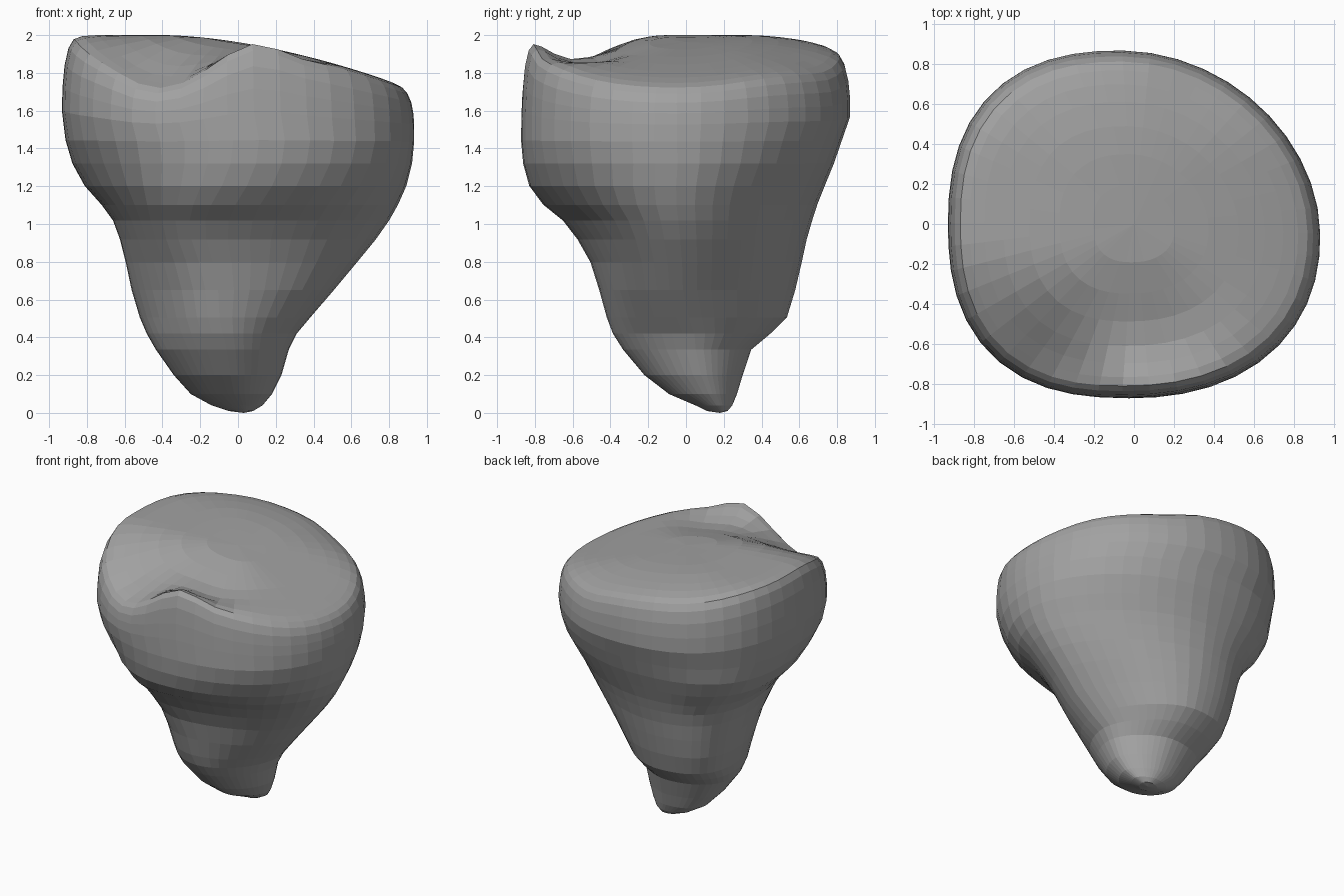
import bpy, bmesh, math

if "Cube" in bpy.data.objects:
    bpy.data.objects.remove(bpy.data.objects["Cube"])

SEG = 44
# Horizontal sections: z, x min, x max, y min, y max, axis x, axis y
SECTIONS = [
    (0.01, -0.05, 0.08, 0.11, 0.22, 0.03, 0.18),
    (0.04, -0.14, 0.13, 0.05, 0.245, 0.01, 0.16),
    (0.10, -0.25, 0.18, -0.09, 0.27, -0.02, 0.12),
    (0.20, -0.34, 0.23, -0.22, 0.30, -0.04, 0.08),
    (0.34, -0.44, 0.27, -0.34, 0.34, -0.06, 0.05),
    (0.42, -0.485, 0.31, -0.39, 0.45, -0.08, 0.05),
    (0.50, -0.52, 0.38, -0.42, 0.54, -0.10, 0.05),
    (0.65, -0.565, 0.51, -0.46, 0.58, -0.10, 0.05),
    (0.80, -0.595, 0.635, -0.505, 0.615, -0.10, 0.05),
    (0.92, -0.625, 0.735, -0.575, 0.64, -0.09, 0.04),
    (1.02, -0.66, 0.805, -0.65, 0.67, -0.08, 0.03),
    (1.10, -0.72, 0.85, -0.76, 0.695, -0.07, 0.02),
    (1.20, -0.815, 0.895, -0.835, 0.735, -0.05, 0.0),
    (1.32, -0.88, 0.925, -0.865, 0.785, -0.03, -0.03),
    (1.44, -0.915, 0.935, -0.875, 0.825, -0.02, -0.05),
]
RIM = (1.47, -0.935, 0.935, -0.872, 0.875, -0.06, -0.05)
# Roundness of each quadrant (back right, back left, front left, front right)
LOW, HIGH = (1.65, 2.1, 2.0, 1.8), (1.92, 2.35, 2.6, 2.3)


def smooth(t):
    t = min(1.0, max(0.0, t))
    return t * t * (3 - 2 * t)


def section(row):
    z, x0, x1, y0, y1, cx, cy = row
    pts, m = [], smooth((z - 0.95) / 0.6)
    # The left ridge leans back, the right ridge and front ridge lean aside
    left = 0.14 * smooth((z - 0.3) / 0.25) * (1 - smooth((z - 1.3) / 0.3))
    right = -0.07 * smooth((z - 0.4) / 0.2) * (1 - smooth((z - 1.1) / 0.3))
    front = -0.10 * math.exp(-((z - 1.0) / 0.2) ** 2)
    for i in range(SEG):
        a = 2 * math.pi * i / SEG
        c, s = math.cos(a), math.sin(a)
        q = (0 if s >= 0 else 3) if c >= 0 else (1 if s >= 0 else 2)
        n = LOW[q] + (HIGH[q] - LOW[q]) * m
        r = (abs(c) ** n + abs(s) ** n) ** (-1 / n)
        x = cx + r * c * (x1 - cx if c >= 0 else cx - x0)
        y = cy + r * s * (y1 - cy if s >= 0 else cy - y0)
        y += (right if c > 0 else left) * c * c
        x += front * s * s if s < 0 else 0
        pts.append((x, y, z))
    return pts


def top_height(x, y):
    """Sloping top with a front hollow and a small raised lip."""
    z = 2.0 - 0.26 * max(0, (x + 0.4) / 1.25) ** 1.7
    z -= 0.07 * (max(0, y - 0.3) / 0.5) ** 2 * (1 + 0.6 * smooth(x / 0.4))
    front = smooth((-0.1 - y) / 0.5)
    z -= front * 0.085 * (1 - smooth((x - 0.15) / 0.4))
    z -= 0.11 * smooth((-0.25 - y) / 0.55) * math.exp(-((x + 0.4) / 0.28) ** 2)
    z += 0.15 * math.exp(-((x - 0.13) / 0.24) ** 2 - ((y + 0.88) / 0.17) ** 2)
    return z


# Body rings, then the rounded rim and the top surface
rings = [section(r) for r in SECTIONS]
base = section(RIM)
for scale, k in [(1, 0.25), (0.995, 0.48), (0.982, 0.7), (0.96, 0.87), (0.93, 0.96),
                 (0.88, 0.99), (0.8, 1), (0.7, 1), (0.56, 1), (0.4, 1), (0.22, 1)]:
    ring = []
    for x, y, z in base:
        # The front left edge is rounded off more
        w = math.exp(-((math.atan2(y, x) + 2.1) / 0.35) ** 2)
        soft = 1 - 0.25 * w * smooth((scale - 0.6) / 0.4)
        x, y = x * scale, y * scale
        ring.append((x, y, z + (top_height(x, y) - z) * k * soft))
    rings.append(ring)

bm = bmesh.new()
loops = [[bm.verts.new(p) for p in ring] for ring in rings]
for lo, hi in zip(loops, loops[1:]):
    for i in range(SEG):
        j = (i + 1) % SEG
        bm.faces.new((lo[i], lo[j], hi[j], hi[i]))

# Close the foot and the middle of the top
foot = bm.verts.new((0.03, 0.18, 0.0))
crown = bm.verts.new((0, 0, top_height(0, 0)))
for i in range(SEG):
    j = (i + 1) % SEG
    bm.faces.new((foot, loops[0][j], loops[0][i]))
    bm.faces.new((crown, loops[-1][i], loops[-1][j]))

# Soften the ring steps slightly
body = [v for ring in loops[4:17] for v in ring]
bmesh.ops.smooth_vert(bm, verts=body, factor=0.35, use_axis_x=True,
                      use_axis_y=True, use_axis_z=True)
bmesh.ops.recalc_face_normals(bm, faces=bm.faces)

mesh = bpy.data.meshes.new("boulder")
bm.to_mesh(mesh)
bm.free()
boulder = bpy.data.objects.new("boulder", mesh)
bpy.context.collection.objects.link(boulder)

# Dark grey stone
stone = bpy.data.materials.new("stone")
stone.diffuse_color = (0.36, 0.36, 0.36, 1)
stone.use_nodes = True
stone.node_tree.nodes["Principled BSDF"].inputs["Base Color"].default_value = stone.diffuse_color
mesh.materials.append(stone)
